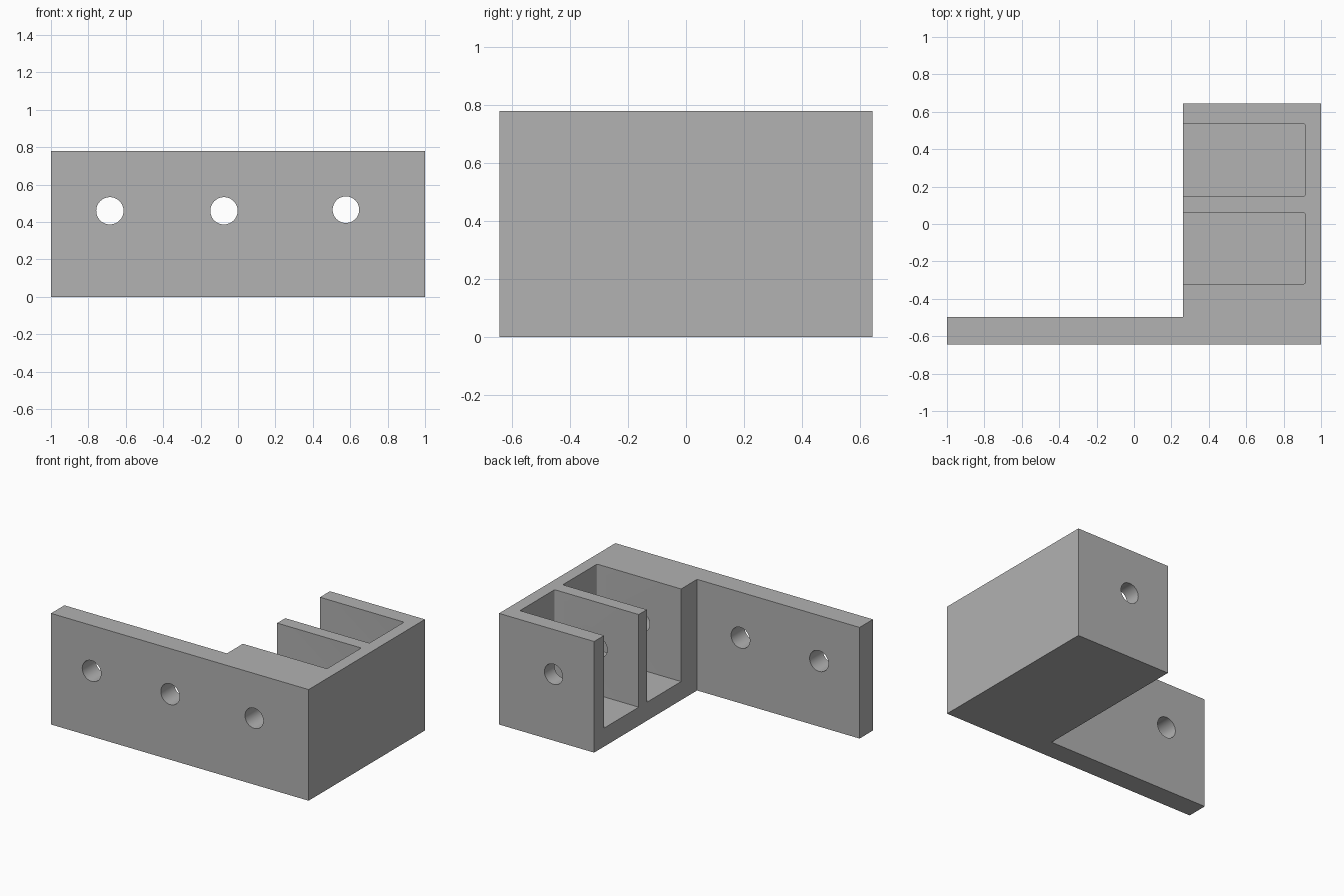
import bpy, bmesh, math
from mathutils import Matrix, Vector

cube = bpy.data.objects.get("Cube")
if cube:
    bpy.data.objects.remove(cube, do_unlink=True)

HEIGHT, HALF_Y, FLOOR = 0.78, 0.645, 0.13
BLOCK_X, PLATE_Y, SLOT_END = 0.262, -0.497, 0.915

grey = bpy.data.materials.new("Plain grey")
grey.use_nodes = True
grey.diffuse_color = (0.445, 0.445, 0.445, 1)
grey.node_tree.nodes["Principled BSDF"].inputs["Base Color"].default_value = grey.diffuse_color


def make_object(name, bm):
    bmesh.ops.recalc_face_normals(bm, faces=bm.faces)
    mesh = bpy.data.meshes.new(name)
    bm.to_mesh(mesh)
    bm.free()
    mesh.materials.append(grey)
    obj = bpy.data.objects.new(name, mesh)
    bpy.context.collection.objects.link(obj)
    return obj


def prism(name, outline, bottom, top):
    bm = bmesh.new()
    face = bm.faces.new([bm.verts.new((x, y, bottom)) for x, y in outline])
    new = bmesh.ops.extrude_face_region(bm, geom=[face])["geom"]
    verts = [v for v in new if isinstance(v, bmesh.types.BMVert)]
    bmesh.ops.translate(bm, verts=verts, vec=(0, 0, top - bottom))
    return make_object(name, bm)


def slot_cutter(y0, y1):
    # Slot with slightly rounded inner corners, open towards the right
    r, steps = 0.008, 4
    outline = [(0, y0)]
    for cy, start in ((y0 + r, -math.pi / 2), (y1 - r, 0)):
        for i in range(steps + 1):
            a = start + i * math.pi / 2 / steps
            outline.append((SLOT_END - r + r * math.cos(a), cy + r * math.sin(a)))
    outline.append((0, y1))
    return prism("slot_cutter", outline, FLOOR, HEIGHT + 0.1)


def hole_cutter(x, z, radius):
    bm = bmesh.new()
    turn = Matrix.Translation(Vector((x, 0, z))) @ Matrix.Rotation(math.pi / 2, 4, 'X')
    bmesh.ops.create_cone(bm, cap_ends=True, segments=48, radius1=radius,
                          radius2=radius, depth=2, matrix=turn)
    return make_object("hole_cutter", bm)


# L-shaped body: block with a long mounting plate
bracket = prism("bracket", [(-1, -HALF_Y), (1, -HALF_Y), (1, HALF_Y),
                            (BLOCK_X, HALF_Y), (BLOCK_X, PLATE_Y), (-1, PLATE_Y)], 0, HEIGHT)

# Two slots, two plate holes and one hole through all the block walls
cutters = [slot_cutter(-0.32, 0.06), slot_cutter(0.15, 0.535),
           hole_cutter(-0.685, 0.46, 0.073), hole_cutter(-0.075, 0.46, 0.073),
           hole_cutter(0.577, 0.466, 0.071)]
bpy.context.view_layer.objects.active = bracket
for cutter in cutters:
    cutter.hide_render = True
    mod = bracket.modifiers.new("Cut", 'BOOLEAN')
    mod.operation, mod.solver, mod.object = 'DIFFERENCE', 'EXACT', cutter
    bpy.ops.object.modifier_apply(modifier=mod.name)
    bpy.data.objects.remove(cutter, do_unlink=True)

# Smooth hole walls, crisp edges elsewhere
for obj in bpy.context.selected_objects:
    obj.select_set(False)
bracket.select_set(True)
bpy.ops.object.shade_smooth_by_angle(angle=math.radians(30))
